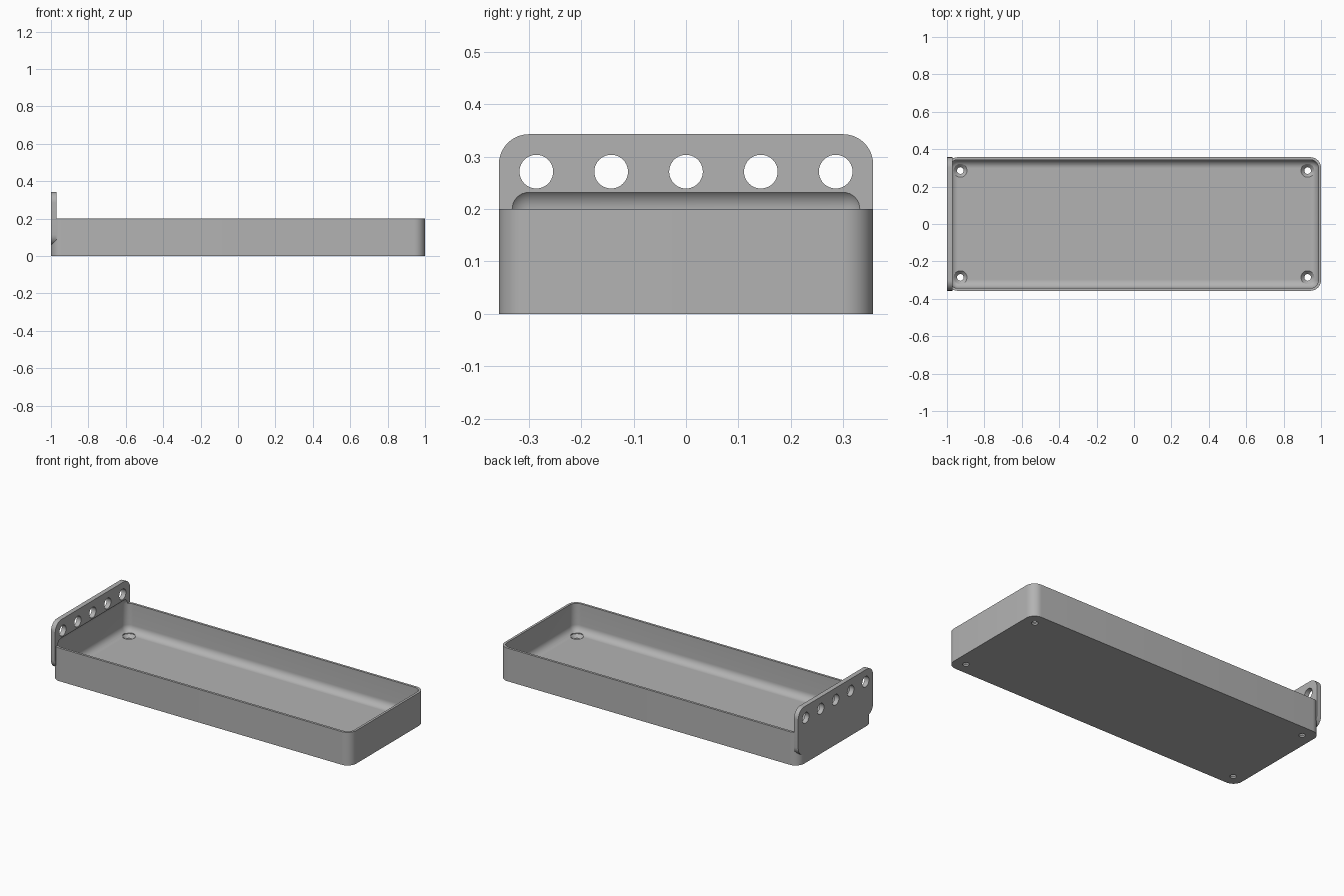
import bpy
import bmesh
from math import radians
from mathutils import Matrix, Vector

if "Cube" in bpy.data.objects:
    bpy.data.objects.remove(bpy.data.objects["Cube"])

UNIT = 1 / 70  # the tray is laid out in millimetres, 140 long

gray = bpy.data.materials.new("plain gray")
gray.use_nodes = True
color = (0.45, 0.45, 0.45, 1)
gray.diffuse_color = color
gray.node_tree.nodes["Principled BSDF"].inputs["Base Color"].default_value = color


def make_object(name, bm):
    bmesh.ops.scale(bm, vec=Vector((UNIT, UNIT, UNIT)), verts=bm.verts)
    bmesh.ops.recalc_face_normals(bm, faces=bm.faces)
    mesh = bpy.data.meshes.new(name)
    bm.to_mesh(mesh)
    bm.free()
    mesh.materials.append(gray)
    obj = bpy.data.objects.new(name, mesh)
    bpy.context.collection.objects.link(obj)
    return obj


def rounded_box(name, low, high, radius, axes):
    """Box whose edges running along the given axes are rounded."""
    low, high = Vector(low), Vector(high)
    bm = bmesh.new()
    bmesh.ops.create_cube(bm, size=1)
    bmesh.ops.scale(bm, vec=high - low, verts=bm.verts)
    bmesh.ops.translate(bm, vec=(low + high) / 2, verts=bm.verts)
    edges = [e for e in bm.edges
             if any(abs((e.verts[0].co - e.verts[1].co)[a]) > 0.1 for a in axes)]
    bmesh.ops.bevel(bm, geom=edges, offset=radius, offset_type='OFFSET',
                    segments=10, profile=0.5, affect='EDGES')
    return make_object(name, bm)


def drill(name, center, r_low, r_high, depth, axis='Z'):
    bm = bmesh.new()
    turn = Matrix.Rotation(radians(90), 4, 'Y') if axis == 'X' else Matrix()
    bmesh.ops.create_cone(bm, cap_ends=True, segments=40, radius1=r_low,
                          radius2=r_high, depth=depth,
                          matrix=Matrix.Translation(center) @ turn)
    return make_object(name, bm)


def combine(target, other, operation):
    mod = target.modifiers.new("combine", 'BOOLEAN')
    mod.operation = operation
    mod.solver = 'EXACT'
    mod.object = other
    bpy.context.view_layer.objects.active = target
    bpy.ops.object.modifier_apply(modifier=mod.name)
    bpy.data.objects.remove(other)


# Tray body with an upright end plate
tray = rounded_box("tray", (-70, -25, 0), (70, 25, 14), 4, [2])
plate = rounded_box("end_plate", (-70, -25, 4), (-68, 25, 24), 4, [0])
combine(tray, plate, 'UNION')

# Hollow with soft edges, which also scoops into the plate
hollow = rounded_box("hollow", (-69, -24, 2), (69, 24, 17), 3, [0, 1, 2])
combine(tray, hollow, 'DIFFERENCE')

# Row of holes through the plate
for i in range(-2, 3):
    combine(tray, drill("plate_hole", (-69, i * 10, 19), 2.25, 2.25, 6, 'X'),
            'DIFFERENCE')

# Countersunk screw holes in the floor corners
for x in (-65, 65):
    for y in (-20, 20):
        combine(tray, drill("screw_hole", (x, y, 0), 1.25, 1.25, 6), 'DIFFERENCE')
        combine(tray, drill("countersink", (x, y, 1.35), 1.25, 2.5, 1.3),
                'DIFFERENCE')
        combine(tray, drill("head_clearance", (x, y, 3), 2.5, 2.5, 2), 'DIFFERENCE')

bpy.ops.object.select_all(action='DESELECT')
tray.select_set(True)
bpy.context.view_layer.objects.active = tray
bpy.ops.object.shade_smooth_by_angle(angle=radians(25))
